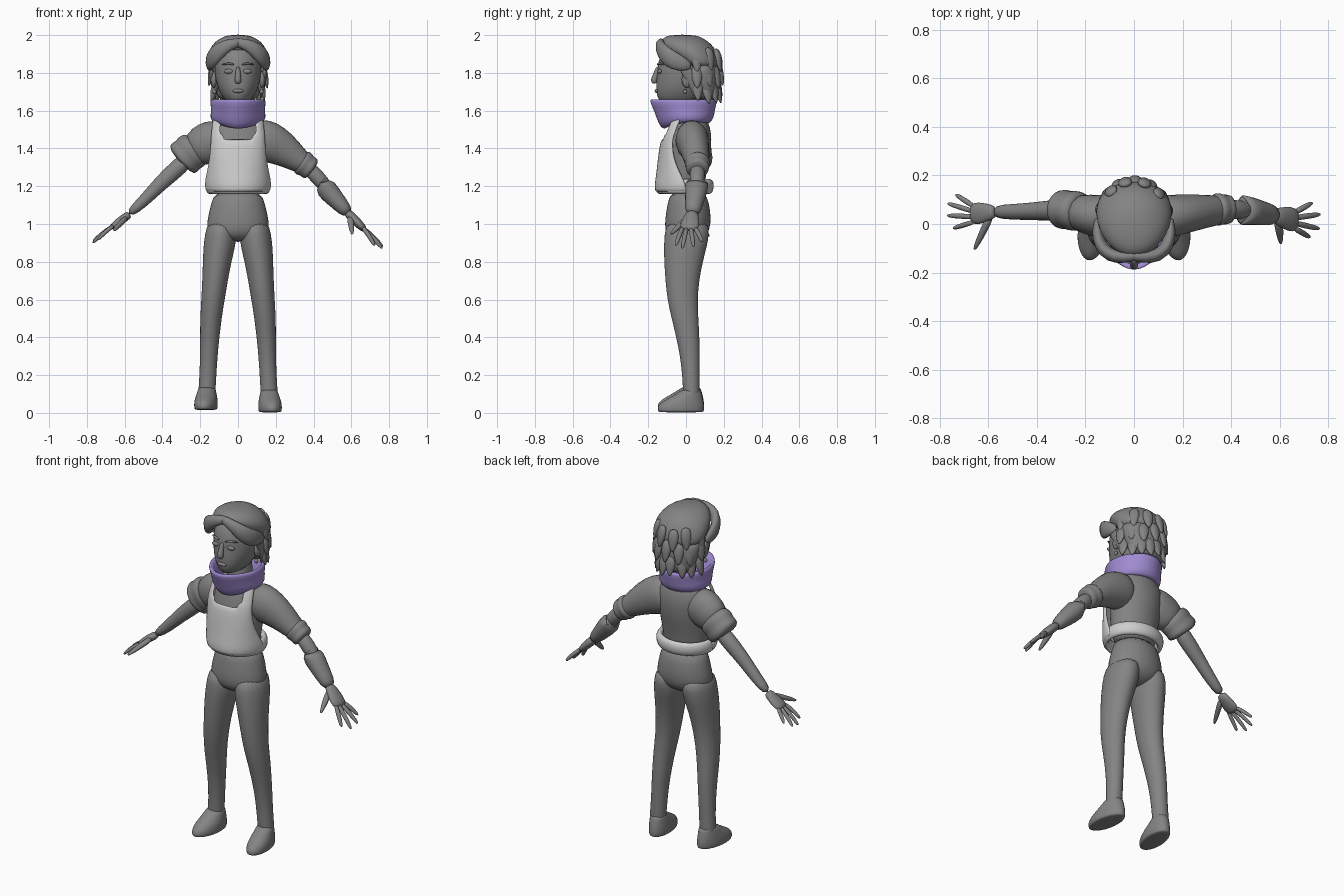
import bpy, bmesh, math, random
from mathutils import Vector
random.seed(4)


def material(name, rgb):
    m = bpy.data.materials.new(name)
    m.diffuse_color = (*rgb, 1)
    return m


GREY = material("mid_grey", (0.23, 0.23, 0.23))
PALE = material("pale_grey", (0.62, 0.62, 0.62))
PURPLE = material("soft_purple", (0.35, 0.26, 0.64))


def finish(name, bm, mat, sub=1):
    bmesh.ops.recalc_face_normals(bm, faces=bm.faces)
    me = bpy.data.meshes.new(name)
    bm.to_mesh(me)
    bm.free()
    me.materials.append(mat)
    for p in me.polygons:
        p.use_smooth = True
    ob = bpy.data.objects.new(name, me)
    bpy.context.collection.objects.link(ob)
    if sub:
        ob.modifiers.new("smooth", 'SUBSURF').levels = sub
        ob.modifiers["smooth"].render_levels = sub
    return ob


def skin(name, rings, mat, closed=False, sub=1):
    """Join equal rings of points; cap the ends, or close the loop of rings."""
    bm = bmesh.new()
    vs = [[bm.verts.new(p) for p in r] for r in rings]
    n = len(vs[0])
    for i in range(len(vs) if closed else len(vs) - 1):
        a, b = vs[i], vs[(i + 1) % len(vs)]
        for j in range(n):
            k = (j + 1) % n
            bm.faces.new((a[j], a[k], b[k], b[j]))
    if not closed:
        bm.faces.new(vs[0][::-1])
        bm.faces.new(vs[-1])
    return finish(name, bm, mat, sub)


def oval(z, rx, yf, yb, cx=0, n=20):
    c, r = (yf + yb) / 2, (yb - yf) / 2
    return [Vector((cx + rx * math.sin(t), c - r * math.cos(t), z))
            for t in (2 * math.pi * i / n for i in range(n))]


def loft(name, rows, mat, **kw):
    return skin(name, [oval(*r) for r in rows], mat, **kw)


def tube(name, pts, mat=None, ref=(0, 1, 0), n=12):
    """Points are x, y, z, thickness across ref, thickness along ref."""
    rings, P = [], [Vector(p[:3]) for p in pts]
    for i, p in enumerate(pts):
        t = (P[min(i + 1, len(P) - 1)] - P[max(i - 1, 0)]).normalized()
        u = Vector(ref)
        u = (u - t * u.dot(t)).normalized()
        v = t.cross(u)
        rings.append([P[i] + v * p[3] * math.cos(a) + u * p[4] * math.sin(a)
                      for a in (2 * math.pi * k / n for k in range(n))])
    return skin(name, rings, mat or GREY)


def ball(name, loc, size):
    bm = bmesh.new()
    bmesh.ops.create_uvsphere(bm, u_segments=14, v_segments=8, radius=1)
    for v in bm.verts:
        v.co = Vector([v.co[i] * size[i] + loc[i] for i in range(3)])
    return finish(name, bm, GREY, 0)


# Head and neck
loft("head", [(1.63, .04, -.12, .05), (1.66, .075, -.15, .09), (1.70, .1, -.16, .12),
              (1.75, .117, -.16, .14), (1.80, .125, -.154, .15), (1.86, .126, -.15, .15),
              (1.92, .11, -.125, .14), (1.96, .07, -.08, .1)], GREY)
loft("neck", [(1.5, .08, -.06, .1), (1.6, .065, -.05, .09), (1.72, .065, -.05, .09)], GREY)
tube("nose", [(0, -.148, 1.835, .012, .012), (0, -.16, 1.79, .014, .014),
              (0, -.172, 1.76, .02, .02), (0, -.162, 1.743, .015, .015)], ref=(1, 0, 0))
ball("lips", (0, -.155, 1.705), (.03, .011, .011))
for s, side in ((-1, "right"), (1, "left")):
    ball(side + "_eye", (s * .048, -.139, 1.808), (.026, .012, .013))
    tube(side + "_brow", [(s * .018, -.152, 1.842, .006, .006), (s * .05, -.145, 1.853, .008, .007),
                          (s * .088, -.117, 1.842, .004, .004)], ref=(0, 0, 1), n=8)
    ball(side + "_ear", (s * .128, .005, 1.765), (.016, .028, .044))
    ball(side + "_earring", (s * .125, -.005, 1.7), (.011, .011, .013))

# Hair: crown, back mass, swept fringe and hanging tufts
loft("hair_crown", [(1.82, .145, .0, .175), (1.86, .158, -.05, .178), (1.91, .158, -.11, .165),
                    (1.95, .138, -.14, .14), (1.98, .105, -.13, .1), (2.003, .05, -.09, .05)], GREY)
loft("hair_back", [(1.655, .09, .06, .155), (1.68, .118, .05, .172), (1.74, .138, .025, .178),
                   (1.80, .15, .0, .178), (1.87, .15, -.02, .17)], GREY)
for s, side in ((-1, "right"), (1, "left")):
    tube(side + "_fringe", [(s * -.03, -.125, 1.965, .02, .02), (s * .04, -.14, 1.955, .025, .03),
                            (s * .1, -.132, 1.92, .03, .045), (s * .14, -.09, 1.875, .028, .052),
                            (s * .152, -.03, 1.85, .024, .045), (s * .15, .03, 1.83, .012, .02)],
         ref=(0, 0, 1))
    tube(side + "_sideburn", [(s * .145, -.02, 1.84, .012, .03), (s * .138, .03, 1.77, .014, .03),
                              (s * .125, .05, 1.70, .01, .02), (s * .12, .05, 1.66, .003, .005)])
for row, (z, rx, ry, count) in enumerate(((1.73, .125, .145, 8), (1.81, .14, .152, 7), (1.89, .135, .15, 6))):
    for i in range(count):
        a = math.radians(-78 + 156 * i / (count - 1)) + random.uniform(-.06, .06)
        d = Vector((math.sin(a), math.cos(a), 0))
        p = Vector((d.x * rx, .025 + d.y * ry, z + random.uniform(-.01, .01)))
        q = [p + Vector((0, 0, .04)) - d * .012, p + d * .002, p + d * .01 - Vector((0, 0, .05)),
             p + d * .02 - Vector((0, 0, .088))]
        tube(f"hair_tuft_{row}_{i}", [(*c, r, r * .6) for c, r in zip(q, (.022, .036, .028, .004))],
             ref=d, n=8)

# Scarf: a thick folded collar dropping to a point in front
rows = [(1.55, .085, -.08, .1, .0), (1.635, .115, -.15, .13, .0), (1.668, .137, -.185, .155, .0),
        (1.65, .152, -.195, .168, .0), (1.60, .140, -.165, .152, .01), (1.565, .152, -.15, .15, .03),
        (1.525, .128, -.115, .125, .04)]
rings = []
for z, rx, yf, yb, drop in rows:
    ring = oval(z, rx, yf, yb, n=28)
    for p in ring:
        f = max(0, -p.y / abs(yf)) ** 2
        p.z -= drop * f
        p.x *= 1 - .18 * f
    rings.append(ring)
skin("scarf", rings, PURPLE, closed=True)

# Shirt body
loft("shirt", [(1.15, .12, -.085, .095), (1.2, .132, -.1, .1), (1.28, .142, -.11, .11),
               (1.37, .152, -.115, .132), (1.45, .158, -.1, .138), (1.51, .15, -.08, .13),
               (1.56, .115, -.06, .11), (1.59, .07, -.04, .09)], GREY)

# Bib: curved panel with a cut neckline, leaving two straps
bm = bmesh.new()
panel = [(1.17, .165, -.158, -.0), (1.21, .172, -.16, .0), (1.25, .165, -.153, -.02),
         (1.31, .152, -.146, -.05), (1.38, .142, -.138, -.07), (1.45, .138, -.126, -.07),
         (1.475, .137, -.12, -.06), (1.52, .132, -.104, -.045), (1.57, .125, -.08, -.02)]
N = 16
grid = []
for z, w, yf, ye in panel:
    us = [(-1 + 2 * i / N) * math.pi / 2 for i in range(N + 1)]
    grid.append([bm.verts.new((w * math.sin(u), yf + (ye - yf) * (1 - math.cos(u)), z)) for u in us])
for r in range(len(panel) - 1):
    for i in range(N):
        reach = abs(i + .5 - N / 2)
        if r < 5 or reach > (3 if r == 5 else 4):
            bm.faces.new((grid[r][i], grid[r][i + 1], grid[r + 1][i + 1], grid[r + 1][i]))
bmesh.ops.delete(bm, geom=[v for v in bm.verts if not v.link_faces], context='VERTS')
bib = finish("bib", bm, PALE, 0)
mod = bib.modifiers.new("thickness", 'SOLIDIFY')
mod.thickness, mod.offset = .014, 0
bib.modifiers.new("smooth", 'SUBSURF').levels = 1

# Waistband: padded ring around the hips
loft("waistband", [(1.16, .14, -.13, .11), (1.155, .16, -.152, .135), (1.185, .177, -.163, .15),
                   (1.225, .172, -.16, .15), (1.243, .155, -.145, .13), (1.225, .135, -.125, .105)],
     PALE, closed=True)

# Trousers
loft("trouser_hips", [(.905, .07, -.05, .05), (.93, .14, -.095, .1), (.97, .17, -.114, .128),
                      (1.03, .163, -.112, .134), (1.1, .146, -.1, .126), (1.18, .125, -.085, .104)], GREY)
leg = [(1.02, .02, .158, -.1, .12), (.95, .004, .176, -.116, .125), (.88, .014, .184, -.118, .112),
       (.8, .034, .187, -.117, .09), (.7, .053, .19, -.11, .07), (.6, .07, .195, -.1, .062),
       (.5, .086, .201, -.077, .066), (.4, .098, .201, -.052, .072), (.3, .108, .202, -.032, .073),
       (.2, .114, .204, -.02, .072), (.1, .12, .212, -.016, .074), (.06, .12, .21, -.01, .07)]
shoe = [(.006, .052, -.135, .085), (.008, .06, -.15, .096), (.03, .063, -.154, .098),
        (.055, .061, -.14, .096), (.08, .056, -.095, .09), (.105, .049, -.05, .083),
        (.13, .045, -.022, .077)]
for s, side in ((-1, "right"), (1, "left")):
    loft(side + "_trouser_leg", [(z, (b - a) / 2, yf, yb, s * (a + b) / 2) for z, a, b, yf, yb in leg], GREY)
    ob = loft(side + "_shoe", [(z, w, yf, yb, s * .167) for z, w, yf, yb in shoe], GREY)
    for v in ob.data.vertices:                      # toes turned slightly outwards
        v.co.x -= s * v.co.y * .1
        v.co.z += .01 if s < 0 else -.003

# Right arm: short sleeve with a wide rolled cuff, bare forearm
tube("right_sleeve", [(-.06, .03, 1.47, .09, .08), (-.13, .03, 1.44, .12, .095),
                      (-.19, .04, 1.415, .112, .085), (-.25, .05, 1.375, .09, .075)])
tube("right_cuff", [(-.215, .05, 1.41, .07, .06), (-.222, .05, 1.405, .1, .082), (-.25, .055, 1.38, .108, .088),
                    (-.265, .057, 1.367, .099, .08), (-.285, .06, 1.35, .107, .087),
                    (-.308, .06, 1.33, .098, .08), (-.305, .06, 1.332, .05, .045)])
tube("right_forearm", [(-.25, .06, 1.36, .05, .05), (-.36, .055, 1.26, .046, .042), (-.42, .052, 1.205, .04, .038),
                       (-.5, .05, 1.12, .033, .033), (-.58, .05, 1.05, .024, .029)])
# Left arm: long sleeve with a narrow cuff, bare elbow, flared glove
tube("left_sleeve", [(.06, .03, 1.47, .09, .08), (.13, .03, 1.445, .12, .095), (.2, .04, 1.42, .108, .085),
                     (.27, .05, 1.375, .086, .075), (.33, .055, 1.33, .064, .066), (.37, .06, 1.305, .055, .058)])
tube("left_cuff", [(.325, .06, 1.335, .04, .04), (.33, .06, 1.332, .068, .068), (.35, .06, 1.318, .074, .072),
                   (.365, .06, 1.307, .062, .062), (.38, .06, 1.296, .067, .066),
                   (.398, .06, 1.284, .058, .058), (.396, .06, 1.285, .03, .03)])
tube("left_elbow", [(.36, .06, 1.31, .04, .04), (.42, .06, 1.25, .042, .042), (.48, .055, 1.18, .038, .038)])
tube("glove_gauntlet", [(.455, .057, 1.205, .035, .035), (.438, .058, 1.222, .058, .06),
                        (.444, .058, 1.214, .064, .066), (.49, .052, 1.16, .055, .058),
                        (.54, .042, 1.105, .045, .05), (.59, .034, 1.05, .033, .04)])


def hand(side, wrist, knuckle, tips, thumb, k):
    """Flat palm, four fingers fanned over the knuckles, and a thumb."""
    w, c = Vector(wrist), Vector(knuckle)
    tube(side + "_palm", [(*w, .022 * k, .028 * k), (*w.lerp(c, .35), .023 * k, .038 * k),
                          (*w.lerp(c, .75), .022 * k, .049 * k), (*c.lerp(w, -.12), .015 * k, .042 * k)])
    for i, tip in enumerate(tips):
        a = c + Vector((0, .034 - .023 * i, 0))
        b = Vector(tip)
        m = a.lerp(b, .5) + Vector((0, 0, .006))
        tube(f"{side}_finger_{i}", [(*a.lerp(b, -.15), .012 * k, .012 * k), (*m, .012 * k, .012 * k),
                                    (*a.lerp(b, .85), .010 * k, .010 * k), (*b, .005, .005)], n=8)
    a, b = w.lerp(c, .2) + Vector((0, -.012, -.004)), Vector(thumb)
    tube(side + "_thumb", [(*a, .018 * k, .02 * k), (*a.lerp(b, .5), .016 * k, .016 * k),
                           (*a.lerp(b, .85), .012, .012), (*b, .005, .005)], n=8, ref=(1, 0, 0))


hand("right", (-.57, .05, 1.055), (-.665, .042, .985),
     [(-.735, .122, .935), (-.768, .085, .91), (-.77, .035, .90), (-.745, -.018, .915)],
     (-.658, -.107, .965), 1)
hand("left", (.575, .036, 1.065), (.665, .015, .975),
     [(.735, .088, .905), (.768, .04, .88), (.765, -.02, .87), (.725, -.055, .885)],
     (.605, -.082, .945), 1.12)
